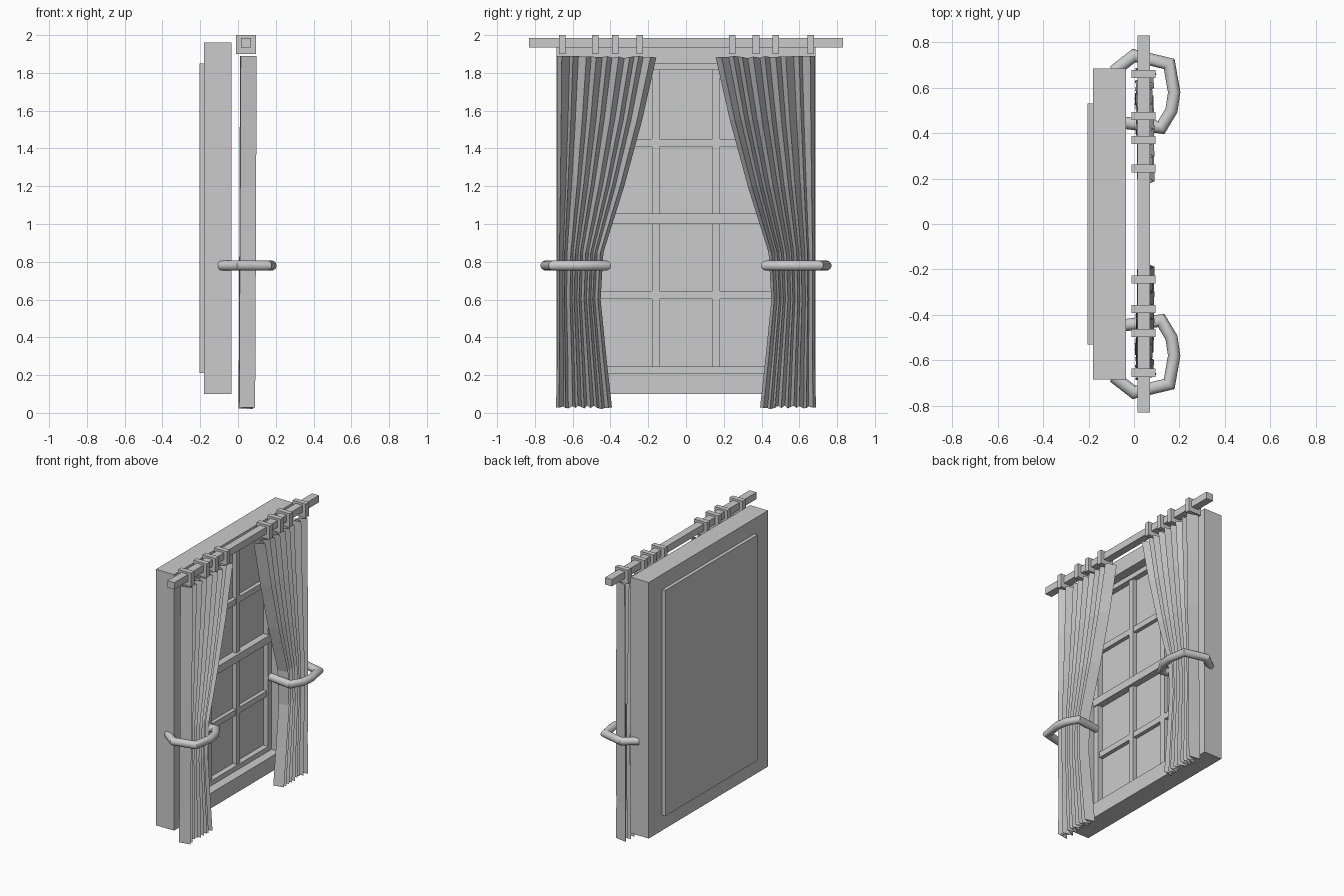
import bpy, bmesh, math, random
from mathutils import Vector

if "Cube" in bpy.data.objects:
    bpy.data.objects.remove(bpy.data.objects["Cube"])

random.seed(4)
grey = bpy.data.materials.new("light grey")
grey.diffuse_color = (0.6, 0.6, 0.6, 1)
grey.use_nodes = True
grey.node_tree.nodes["Principled BSDF"].inputs["Base Color"].default_value = grey.diffuse_color


def finish(name, bm):
    mesh = bpy.data.meshes.new(name)
    bmesh.ops.recalc_face_normals(bm, faces=bm.faces)
    bm.to_mesh(mesh)
    bm.free()
    mesh.materials.append(grey)
    ob = bpy.data.objects.new(name, mesh)
    bpy.context.collection.objects.link(ob)
    return ob


def boxes(name, spans):
    """One object from boxes given as (x0, x1, y0, y1, z0, z1)."""
    bm = bmesh.new()
    for x0, x1, y0, y1, z0, z1 in spans:
        for v in bmesh.ops.create_cube(bm, size=1)["verts"]:
            v.co = Vector(((x0 + x1) / 2 + v.co.x * (x1 - x0),
                           (y0 + y1) / 2 + v.co.y * (y1 - y0),
                           (z0 + z1) / 2 + v.co.z * (z1 - z0)))
    return finish(name, bm)


def frame(name, x0, x1, outer, inner):
    """Rectangular frame extruded along x; rectangles are (y0, y1, z0, z1)."""
    bm = bmesh.new()
    rings = []
    for x, (a, b, c, d) in ((x0, outer), (x1, outer), (x1, inner), (x0, inner)):
        rings.append([bm.verts.new((x, y, z)) for y, z in ((a, c), (b, c), (b, d), (a, d))])
    for r in range(4):
        p, q = rings[r], rings[(r + 1) % 4]
        for i in range(4):
            j = (i + 1) % 4
            bm.faces.new((p[i], p[j], q[j], q[i]))
    return finish(name, bm)


# Window casing, sash frame and glazing
opening = (-0.53, 0.53, 0.21, 1.85)
frame("window_casing", -0.18, -0.035, (-0.685, 0.685, 0.1, 1.96), opening)
frame("sash_frame", -0.15, -0.10, opening, (-0.49, 0.49, 0.245, 1.815))
boxes("window_pane", [(-0.205, -0.14, -0.53, 0.53, 0.21, 1.85)])
boxes("meeting_rail", [(-0.15, -0.09, -0.53, 0.53, 1.0, 1.055)])
boxes("glazing_bars",
      [(-0.15, -0.11, s * 0.16 - 0.021, s * 0.16 + 0.021, 0.23, 1.83) for s in (-1, 1)]
      + [(-0.15, -0.112, -0.5, 0.5, z - 0.021, z + 0.021) for z in (0.625, 1.43)])

# Curtain rod and its clasps
boxes("curtain_rod", [(0.015, 0.07, -0.83, 0.83, 1.935, 1.985)])
for y in (-0.655, -0.48, -0.375, -0.245, 0.245, 0.37, 0.475, 0.66):
    frame("rod_clasp", 1.9, 2.0, (0, 1, 0, 1), (0.2, 0.8, 0.2, 0.8))
    ob = bpy.context.collection.objects[-1]
    # turn the unit frame so that its hole runs along the rod
    for v in ob.data.vertices:
        depth, a, b = v.co
        hx = {0: -0.01, 1: 0.095}.get(round(a, 3), 0.015 if a < 0.5 else 0.07)
        hz = {0: 1.9, 1: 2.0}.get(round(b, 3), 1.935 if b < 0.5 else 1.985)
        v.co = (hx, y + (depth - 1.95) * 0.36, hz)
    ob.data.flip_normals()

# Curtains: pleated sheets gathered towards the tieback
LEVELS = [(1.89, 0.16, 0.68), (1.55, 0.235, 0.68), (1.2, 0.33, 0.68), (0.85, 0.44, 0.68),
          (0.6, 0.455, 0.68), (0.3, 0.425, 0.68), (0.02, 0.395, 0.685)]
FOLDS = 18
jitter = [(random.uniform(-0.3, 0.3), random.uniform(0, 0.02), random.uniform(0, 0.02))
          for _ in range(FOLDS + 1)]


def curtain(name, side):
    bm = bmesh.new()
    rows = []
    for k, (z, inner, outer) in enumerate(LEVELS):
        row = []
        for i, (dy, dx, dz) in enumerate(jitter):
            t = (i + (dy if 0 < i < FOLDS else 0)) / FOLDS
            y = outer + (inner - outer) * t
            x = 0.012 + dx if i % 2 == 0 else 0.097 - dx
            x -= 0.008 * k / 6
            h = z + (dz if k == 6 else -dz * t if k == 0 else 0)
            row.append(bm.verts.new((x, side * y, h)))
        rows.append(row)
    for a, b in zip(rows, rows[1:]):
        for i in range(FOLDS):
            bm.faces.new((a[i], a[i + 1], b[i + 1], b[i]))
    ob = finish(name, bm)
    mod = ob.modifiers.new("cloth_thickness", 'SOLIDIFY')
    mod.thickness = 0.006
    mod.offset = 0


# Tiebacks: bent round bars reaching from the casing around each curtain
BAR = [(-0.09, 0.672), (0.0, 0.742), (0.155, 0.705), (0.177, 0.58),
       (0.165, 0.50), (0.12, 0.425), (-0.05, 0.447)]


def tieback(name, side):
    bm = bmesh.new()
    pts = [Vector((x, side * y, 0.78)) for x, y in BAR]
    rings = []
    for i, p in enumerate(pts):
        d0 = (p - pts[i - 1]).normalized() if i else (pts[1] - p).normalized()
        d1 = (pts[i + 1] - p).normalized() if i < len(pts) - 1 else d0
        t = (d0 + d1).normalized()
        n = Vector((-t.y, t.x, 0)) / max(0.6, t.dot(d0))
        rings.append([bm.verts.new(p + 0.027 * (n * math.cos(a) + Vector((0, 0, math.sin(a)))))
                      for a in (j * math.tau / 12 for j in range(12))])
    for a, b in zip(rings, rings[1:]):
        for j in range(12):
            bm.faces.new((a[j], a[(j + 1) % 12], b[(j + 1) % 12], b[j]))
    bm.faces.new(rings[0])
    bm.faces.new(rings[-1])
    ob = finish(name, bm)
    bpy.ops.object.select_all(action='DESELECT')
    ob.select_set(True)
    bpy.context.view_layer.objects.active = ob
    bpy.ops.object.shade_smooth_by_angle(angle=math.radians(35))


for label, side in (("left", -1), ("right", 1)):
    curtain(label + "_curtain", side)
    tieback(label + "_tieback", side)
